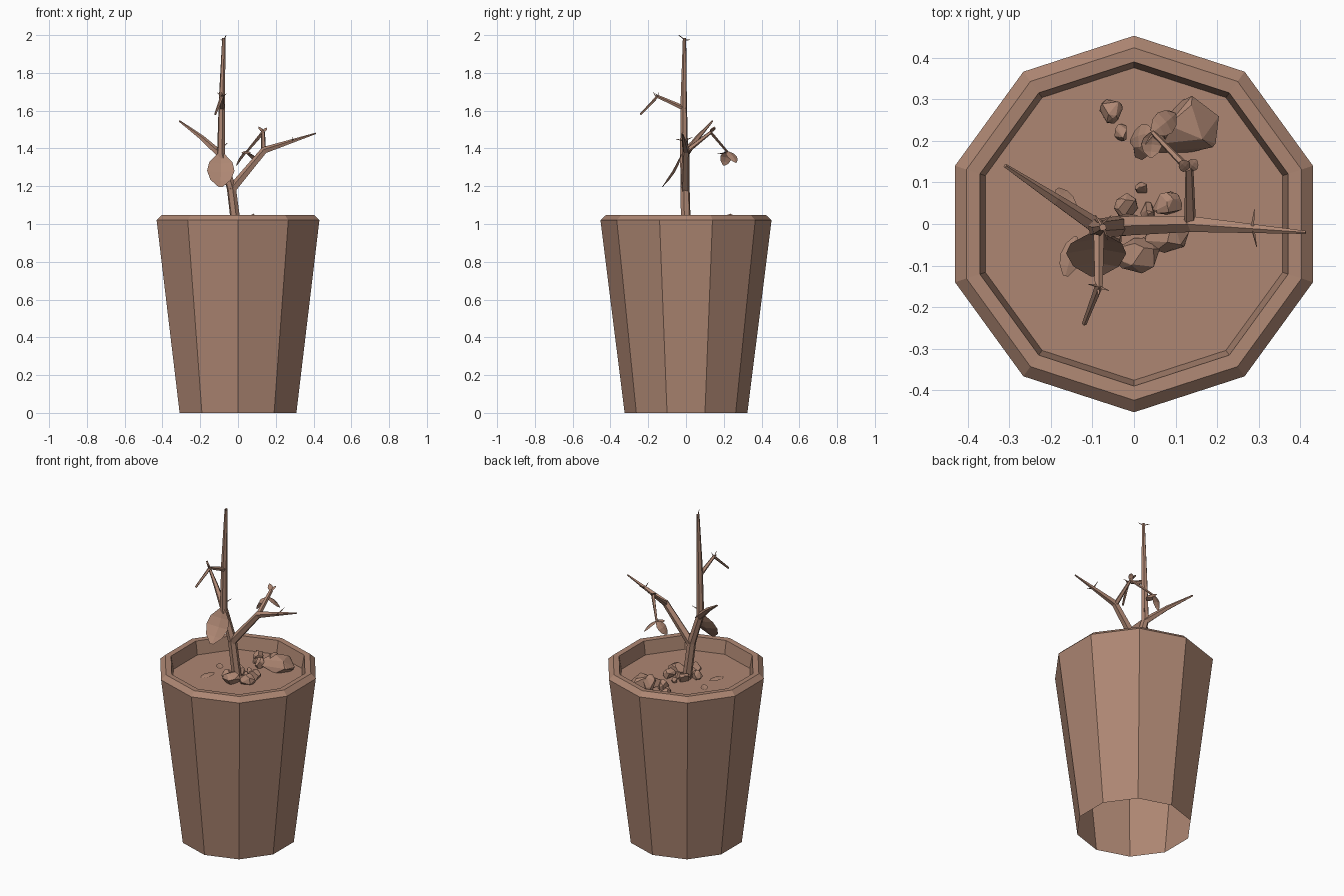
import bpy, bmesh, math, random
from mathutils import Vector

if "Cube" in bpy.data.objects:
    bpy.data.objects.remove(bpy.data.objects["Cube"])

random.seed(4)
clay = bpy.data.materials.new("clay_brown")
clay.diffuse_color = (0.42, 0.24, 0.17, 1)
clay.use_nodes = True
clay.node_tree.nodes["Principled BSDF"].inputs["Base Color"].default_value = clay.diffuse_color


def finish(name, bm):
    bmesh.ops.recalc_face_normals(bm, faces=bm.faces)
    me = bpy.data.meshes.new(name)
    bm.to_mesh(me)
    bm.free()
    me.materials.append(clay)
    ob = bpy.data.objects.new(name, me)
    bpy.context.collection.objects.link(ob)
    return ob


def bridge(bm, a, b):
    n = len(a)
    for i in range(n):
        bm.faces.new((a[i], a[(i + 1) % n], b[(i + 1) % n], b[i]))


def lathe(name, profile, n=10):
    bm = bmesh.new()
    rings = [[bm.verts.new((r * math.sin(2 * math.pi * i / n), r * math.cos(2 * math.pi * i / n), z))
              for i in range(n)] for r, z in profile]
    for a, b in zip(rings, rings[1:]):
        bridge(bm, a, b)
    if len(rings) == 1:
        bm.faces.new(rings[0])
    return finish(name, bm)


def branch(name, path, n=5):
    """Tapered tube; path holds (x, y, z, radius)."""
    bm = bmesh.new()
    pts = [Vector(p[:3]) for p in path]
    rings, prev, side = [], None, None
    for i, p in enumerate(path):
        t = (pts[min(i + 1, len(pts) - 1)] - pts[max(i - 1, 0)]).normalized()
        if prev is None:
            side = t.orthogonal().normalized()
        else:
            side = prev.rotation_difference(t) @ side
        prev = t
        up = t.cross(side)
        rings.append([bm.verts.new(pts[i] + p[3] * (math.cos(a) * side + math.sin(a) * up))
                      for a in (2 * math.pi * k / n for k in range(n))])
    for a, b in zip(rings, rings[1:]):
        bridge(bm, a, b)
    bm.faces.new(rings[0])
    bm.faces.new(rings[-1])
    return finish(name, bm)


def leaf(name, base, tip, width, across, bow=0.1):
    """Folded leaf blade bowed along its midrib."""
    bm = bmesh.new()
    base, tip = Vector(base), Vector(tip)
    d = tip - base
    s = Vector(across)
    s = (s - d * s.dot(d) / d.length_squared).normalized()
    nrm = s.cross(d).normalized()
    rows = []
    for t, w in ((0, 0.25), (0.25, 0.85), (0.5, 1), (0.78, 0.75), (1, 0.15)):
        mid = base + d * t + nrm * bow * d.length * math.sin(math.pi * t)
        off = s * width / 2 * w
        drop = nrm * width * 0.1 * w
        rows.append([bm.verts.new(v) for v in (mid - off - drop, mid, mid + off - drop)])
    for a, b in zip(rows, rows[1:]):
        for k in (0, 1):
            bm.faces.new((a[k], a[k + 1], b[k + 1], b[k]))
    return finish(name, bm)


def rock(name, c, size, n=18):
    """Faceted stone: hull of random points on an ellipsoid."""
    bm = bmesh.new()
    for _ in range(n):
        v = Vector([random.gauss(0, 1) for _ in range(3)]).normalized()
        bm.verts.new([c[k] + v[k] * size[k] for k in range(3)])
    out = bmesh.ops.convex_hull(bm, input=bm.verts)
    bmesh.ops.delete(bm, geom=list({g for g in out["geom_interior"] + out["geom_unused"]
                                    if isinstance(g, bmesh.types.BMVert)}), context='VERTS')
    bmesh.ops.dissolve_limit(bm, angle_limit=0.2, verts=bm.verts, edges=bm.edges)
    return finish(name, bm)


# Pot (open underneath) and soil
SOIL = 0.965
lathe("pot", [(0.325, 0), (0.453, 1.02), (0.424, 1.047), (0.39, 1.045), (0.376, SOIL)])
lathe("soil", [(0.378, SOIL)])

# Trunk and branches
branch("trunk", [(-0.005, 0, 0.95, 0.027), (-0.035, -0.005, 1.19, 0.025), (-0.09, -0.01, 1.37, 0.022),
                 (-0.085, -0.012, 1.66, 0.017), (-0.075, -0.008, 1.985, 0.009)], 6)
branch("right_branch", [(-0.035, -0.005, 1.18, 0.025), (0.14, 0, 1.39, 0.02), (0.413, -0.02, 1.48, 0.004)])
branch("left_branch", [(-0.085, -0.01, 1.36, 0.021), (-0.19, 0.06, 1.455, 0.014), (-0.31, 0.14, 1.545, 0.005)])
branch("back_twig", [(0.135, -0.005, 1.38, 0.015), (0.133, 0.13, 1.485, 0.011), (0.045, 0.22, 1.38, 0.006)])
branch("front_twig", [(-0.085, -0.005, 1.61, 0.014), (-0.085, -0.15, 1.675, 0.01), (-0.12, -0.24, 1.58, 0.006)])

# Thorns: tip offsets from the points where they grow
thorns = [((0.285, -0.01, 1.44), (0.005, 0.045, 0.02)), ((0.285, -0.01, 1.44), (0.01, -0.045, 0.01)),
          ((-0.085, -0.15, 1.675), (0.025, -0.01, 0.015)), ((-0.085, -0.15, 1.675), (-0.025, 0.005, 0.02)),
          ((-0.085, -0.155, 1.67), (0.0, -0.02, 0.03)),
          ((-0.075, -0.008, 1.975), (0.012, -0.03, 0.025)), ((-0.075, -0.008, 1.975), (-0.018, 0.03, 0.0)),
          ((-0.09, -0.01, 1.40), (0.035, 0.03, 0.03))]
for base, o in thorns:
    branch("thorn", [(*base, 0.005), (*[base[k] + o[k] for k in range(3)], 0.001)], 3)

# Leaves on the plant
leaf("big_leaf", (-0.09, -0.02, 1.37), (-0.092, -0.125, 1.195), 0.145, (1, 0, 0), 0.08)
leaf("twig_leaf_left", (0.045, 0.22, 1.385), (-0.01, 0.20, 1.31), 0.06, (0.3, 1, 0))
leaf("twig_leaf_right", (0.045, 0.22, 1.385), (0.10, 0.265, 1.325), 0.06, (0.6, -1, 0))
leaf("twig_leaf_front", (0.045, 0.22, 1.385), (0.04, 0.16, 1.37), 0.05, (1, 0, 0))
leaf("bud_leaf_front", (0.133, 0.13, 1.485), (0.11, 0.15, 1.515), 0.03, (1, 1, 0))
leaf("bud_leaf_back", (0.133, 0.13, 1.485), (0.15, 0.155, 1.51), 0.03, (1, -1, 0))

# Fallen leaves on the soil
leaf("fallen_leaf_back", (-0.185, 0.085, 0.97), (-0.14, 0.025, 0.972), 0.04, (1, 0.6, 0), 0.05)
leaf("fallen_leaf_front", (-0.165, -0.125, 0.97), (-0.14, -0.03, 0.972), 0.05, (1, -0.2, 0), 0.05)

# Stones: x, y, radius x, radius y, height above the soil
stones = [(0.105, 0.235, 0.105, 0.085, 0.08), (0.08, 0.235, 0.04, 0.04, 0.09), (0.02, 0.19, 0.032, 0.036, 0.06),
          (-0.055, 0.275, 0.028, 0.035, 0.055), (-0.03, 0.22, 0.018, 0.022, 0.04),
          (-0.022, 0.045, 0.033, 0.033, 0.055), (0.018, 0.083, 0.018, 0.018, 0.035),
          (0.035, 0.03, 0.02, 0.025, 0.04), (0.08, 0.045, 0.037, 0.037, 0.055),
          (0.08, -0.03, 0.055, 0.04, 0.06), (0.01, -0.075, 0.055, 0.045, 0.07), (-0.055, -0.03, 0.03, 0.03, 0.05)]
for x, y, rx, ry, h in stones:
    rock("stone", (x, y, SOIL + h * 0.35), (rx, ry, h * 0.65), 20)
